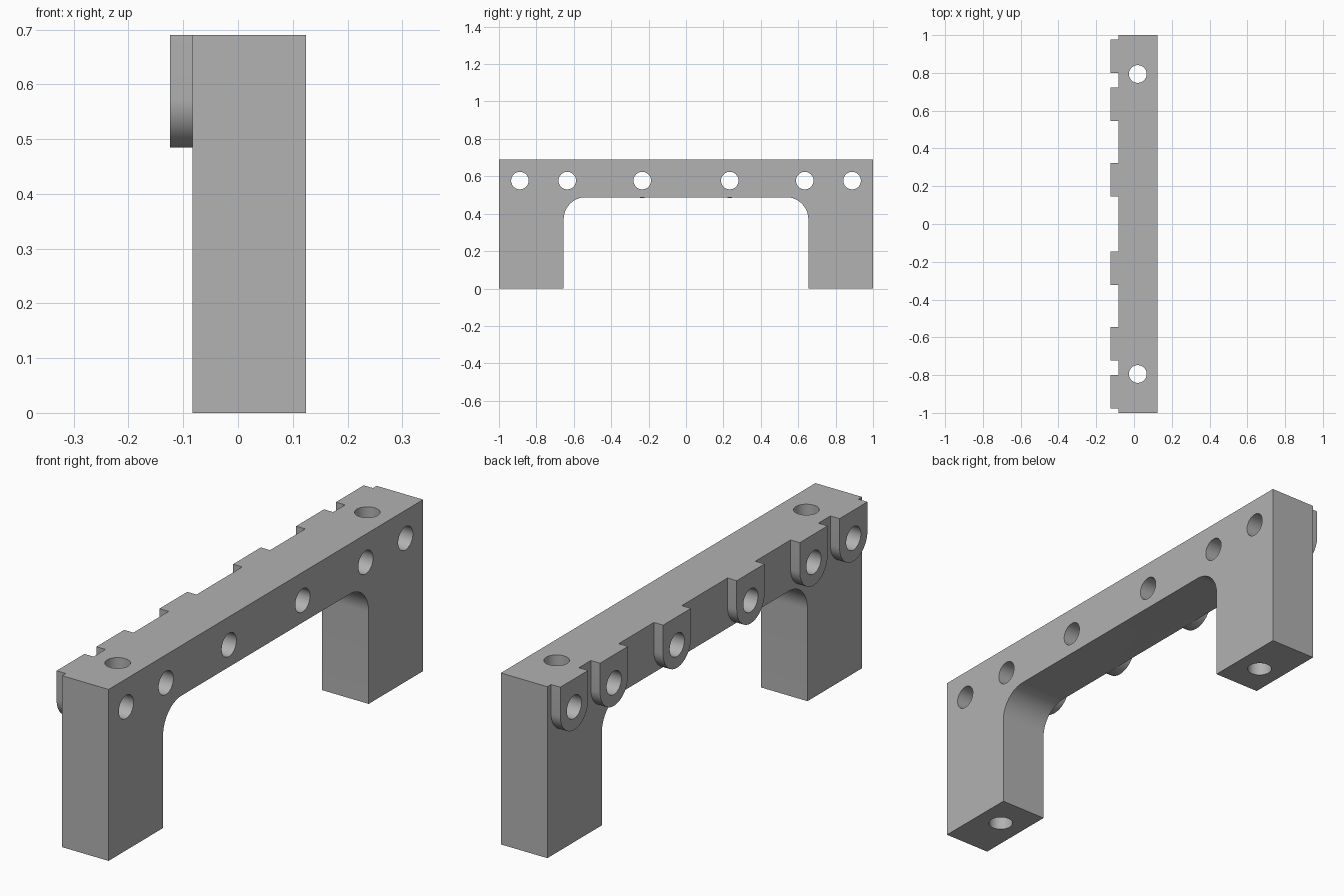
import bpy, bmesh, math

if "Cube" in bpy.data.objects:
    bpy.data.objects.remove(bpy.data.objects["Cube"])

TOP, BACK, JOINT, FRONT = 0.69, -0.124, -0.083, 0.124   # height, x of tab face / body back / body face
HOLE_R = 0.0468
HOLE_Z = 0.577

grey = bpy.data.materials.new("mid grey")
grey.diffuse_color = (0.445, 0.445, 0.445, 1)
grey.use_nodes = True
grey.node_tree.nodes["Principled BSDF"].inputs["Base Color"].default_value = grey.diffuse_color


def arc(cy, cz, r, a0, a1, n):
    """Points of an arc in the y-z plane, angles in degrees."""
    return [(cy + r * math.cos(math.radians(a0 + (a1 - a0) * i / n)),
             cz + r * math.sin(math.radians(a0 + (a1 - a0) * i / n))) for i in range(n + 1)]


def extrude_x(name, outline, x0, x1):
    """Solid made by extruding a y-z outline along x."""
    bm = bmesh.new()
    face = bm.faces.new([bm.verts.new((x0, y, z)) for y, z in outline])
    new = bmesh.ops.extrude_face_region(bm, geom=[face])["geom"]
    bmesh.ops.translate(bm, vec=(x1 - x0, 0, 0),
                        verts=[v for v in new if isinstance(v, bmesh.types.BMVert)])
    bmesh.ops.recalc_face_normals(bm, faces=bm.faces)
    mesh = bpy.data.meshes.new(name)
    bm.to_mesh(mesh)
    bm.free()
    obj = bpy.data.objects.new(name, mesh)
    bpy.context.collection.objects.link(obj)
    mesh.materials.append(grey)
    return obj


def combine(target, tool, operation):
    """Apply a boolean and remove its helper."""
    mod = target.modifiers.new(operation.lower(), 'BOOLEAN')
    mod.operation, mod.solver, mod.object = operation, 'EXACT', tool
    bpy.context.view_layer.objects.active = target
    bpy.ops.object.modifier_apply(modifier=mod.name)
    bpy.data.objects.remove(tool)


def drill(target, location, depth, rotation=(0, 0, 0)):
    bpy.ops.mesh.primitive_cylinder_add(vertices=48, radius=HOLE_R, depth=depth,
                                        location=location, rotation=rotation)
    tool = bpy.context.object
    tool.name = "hole_cutter"
    tool.hide_render = True
    tool.data.materials.append(grey)
    bpy.context.view_layer.update()
    combine(target, tool, 'DIFFERENCE')


# Arched body: two legs and a beam with rounded inner corners
inner, under, fillet = 0.654, 0.488, 0.118
outline = [(-1, 0), (-inner, 0)]
outline += arc(-inner + fillet, under - fillet, fillet, 180, 90, 16)
outline += arc(inner - fillet, under - fillet, fillet, 90, 0, 16)
outline += [(inner, 0), (1, 0), (1, TOP), (-1, TOP)]
bracket = extrude_x("arched_bracket", outline, JOINT, FRONT)

# Round-bottomed mounting tabs along the back of the beam
tab_y = [s * y for y in (0.234, 0.635, 0.888) for s in (-1, 1)]
for y in tab_y:
    r = 0.0885
    tab = extrude_x("mounting_tab", [(y + r, TOP), (y - r, TOP)]
                    + arc(y, 0.573, r, 180, 360, 24), BACK, JOINT)
    combine(bracket, tab, 'UNION')

# Cross holes through the beam and tabs, then bolt holes down the legs
for y in tab_y:
    drill(bracket, (0, y, HOLE_Z), 0.5, (0, math.pi / 2, 0))
for y in (-0.794, 0.794):
    drill(bracket, (0.02, y, TOP / 2), 1.0)

# Smooth curved walls, sharp edges kept
bpy.ops.object.select_all(action='DESELECT')
bracket.select_set(True)
bpy.context.view_layer.objects.active = bracket
bpy.ops.object.shade_smooth_by_angle(angle=math.radians(30))
